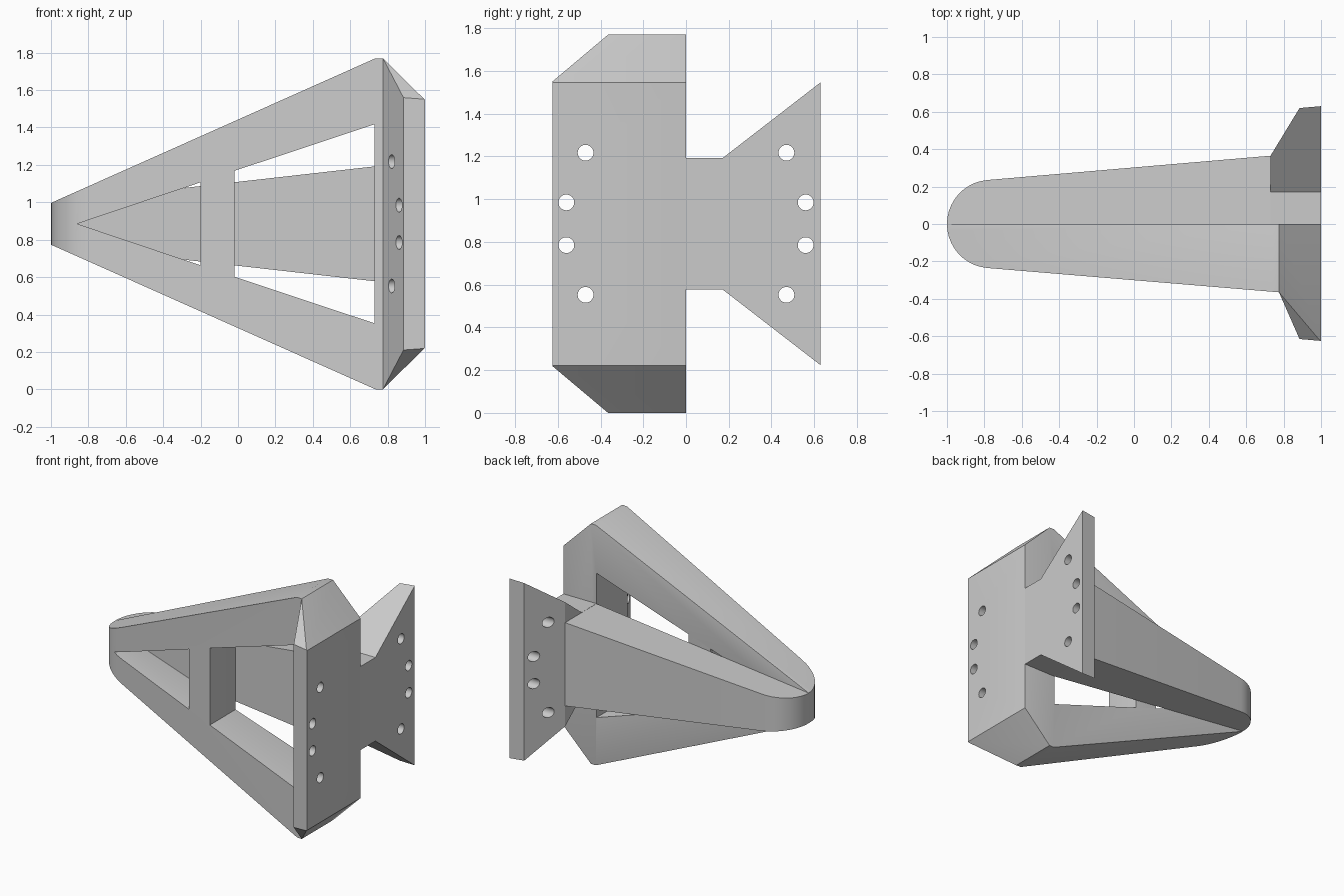
import bpy, bmesh, math
from mathutils import Vector

if "Cube" in bpy.data.objects:
    bpy.data.objects.remove(bpy.data.objects["Cube"])

MID = 0.885   # height of the horizontal symmetry plane

grey = bpy.data.materials.new("plain_grey")
grey.diffuse_color = (0.6, 0.6, 0.6, 1)
grey.use_nodes = True
grey.node_tree.nodes["Principled BSDF"].inputs["Base Color"].default_value = grey.diffuse_color


def prism(name, pts, axis, lo, hi):
    """Extrude a closed 2D profile along an axis (0=x: yz, 1=y: xz, 2=z: xy)."""
    def place(p, d):
        v = list(p)
        v.insert(axis, d)
        return Vector(v)
    bm = bmesh.new()
    a = [bm.verts.new(place(p, lo)) for p in pts]
    b = [bm.verts.new(place(p, hi)) for p in pts]
    bm.faces.new(a)
    bm.faces.new(b[::-1])
    n = len(pts)
    for i in range(n):
        j = (i + 1) % n
        bm.faces.new((a[i], b[i], b[j], a[j]))
    bmesh.ops.recalc_face_normals(bm, faces=bm.faces[:])
    me = bpy.data.meshes.new(name)
    bm.to_mesh(me)
    bm.free()
    ob = bpy.data.objects.new(name, me)
    bpy.context.collection.objects.link(ob)
    return ob


def mirrored(half):
    """Profile from (position, half height) pairs, mirrored about MID."""
    up = [(u, MID + h) for u, h in half]
    down = [(u, MID - h) for u, h in reversed(half) if h > 0]
    return up + down


def combine(ob, tool, op):
    mod = ob.modifiers.new("cut", 'BOOLEAN')
    mod.operation, mod.solver, mod.object = op, 'EXACT', tool
    bpy.context.view_layer.update()
    me = bpy.data.meshes.new_from_object(
        ob.evaluated_get(bpy.context.evaluated_depsgraph_get()))
    ob.modifiers.clear()
    ob.data = me
    bpy.data.objects.remove(tool)


def plan(side, flange):
    """Plan outline: round nose, tapering arm, flared flange."""
    r, cx, n = 0.236, -0.764, 10
    end = math.radians(85.2)
    pts = [(cx - r * math.cos(end * i / n), side * r * math.sin(end * i / n))
           for i in range(n + 1)]
    return pts + [(x, side * y) for x, y in flange] + [(1, 0)]


def bolt_holes(ob, side):
    for y, dz in ((0.47, 0.3325), (0.56, 0.1)):
        for s in (-1, 1):
            ring = [(side * y + 0.037 * math.cos(t * math.tau / 32),
                     MID + s * dz + 0.037 * math.sin(t * math.tau / 32))
                    for t in range(32)]
            combine(ob, prism("hole", ring, 0, 0.5, 1.2), 'DIFFERENCE')


def finish(ob, fillet):
    bm = bmesh.new()
    bm.from_mesh(ob.data)
    bmesh.ops.remove_doubles(bm, verts=bm.verts[:], dist=1e-4)
    bmesh.ops.dissolve_limit(bm, angle_limit=0.01, verts=bm.verts[:], edges=bm.edges[:])
    if fillet:   # round the sharp edges on the inner plane, except at the nose
        edges = [e for e in bm.edges
                 if all(abs(v.co.y) < 1e-4 for v in e.verts)
                 and not all(v.co.x < -0.99 for v in e.verts)
                 and len(e.link_faces) == 2 and e.calc_face_angle() > 0.5]
        bmesh.ops.bevel(bm, geom=edges, offset=fillet, segments=4,
                        profile=0.5, affect='EDGES', clamp_overlap=True)
    bm.to_mesh(ob.data)
    bm.free()
    ob.data.materials.clear()
    ob.data.materials.append(grey)
    bpy.ops.object.select_all(action='DESELECT')
    ob.select_set(True)
    bpy.context.view_layer.objects.active = ob
    bpy.ops.object.shade_smooth_by_angle(angle=math.radians(28))


# Front leaf: tall windowed arm with chamfered mounting flange
front = prism("front_leaf", plan(-1, [(0.775, -0.365 * -1), (0.885, 0.615), (1, 0.625)]),
              2, -0.5, 2.5)
combine(front, prism("side_shape", mirrored(
    [(-1.1, 0.067), (0.735, 0.885), (0.775, 0.885), (1.1, 0.563)]), 1, -1, 1), 'INTERSECT')
combine(front, prism("end_shape", mirrored(
    [(-0.7, 0.603), (-0.228, 1.0), (0.2, 1.0)]), 0, -1.5, 1.5), 'INTERSECT')
for window in ([(-0.86, 0), (-0.2, 0.222)], [(-0.02, 0.283), (0.73, 0.532)]):
    combine(front, prism("window", mirrored(window), 1, -1, 1), 'DIFFERENCE')
bolt_holes(front, -1)
finish(front, 0.025)

# Rear leaf: slim solid arm with a flared mounting flange
rear = prism("rear_leaf", plan(1, [(0.73, 0.365), (0.885, 0.62), (1, 0.63)]), 2, -0.5, 2.5)
combine(rear, prism("side_shape", mirrored(
    [(-1.1, 0.1), (0.73, 0.307), (0.73, 0.8), (1.1, 0.8)]), 1, -1, 1), 'INTERSECT')
combine(rear, prism("end_shape", mirrored(
    [(-0.1, 0.308), (0.172, 0.308), (0.7, 0.716)]), 0, -1.5, 1.5), 'INTERSECT')
bolt_holes(rear, 1)
finish(rear, 0)
